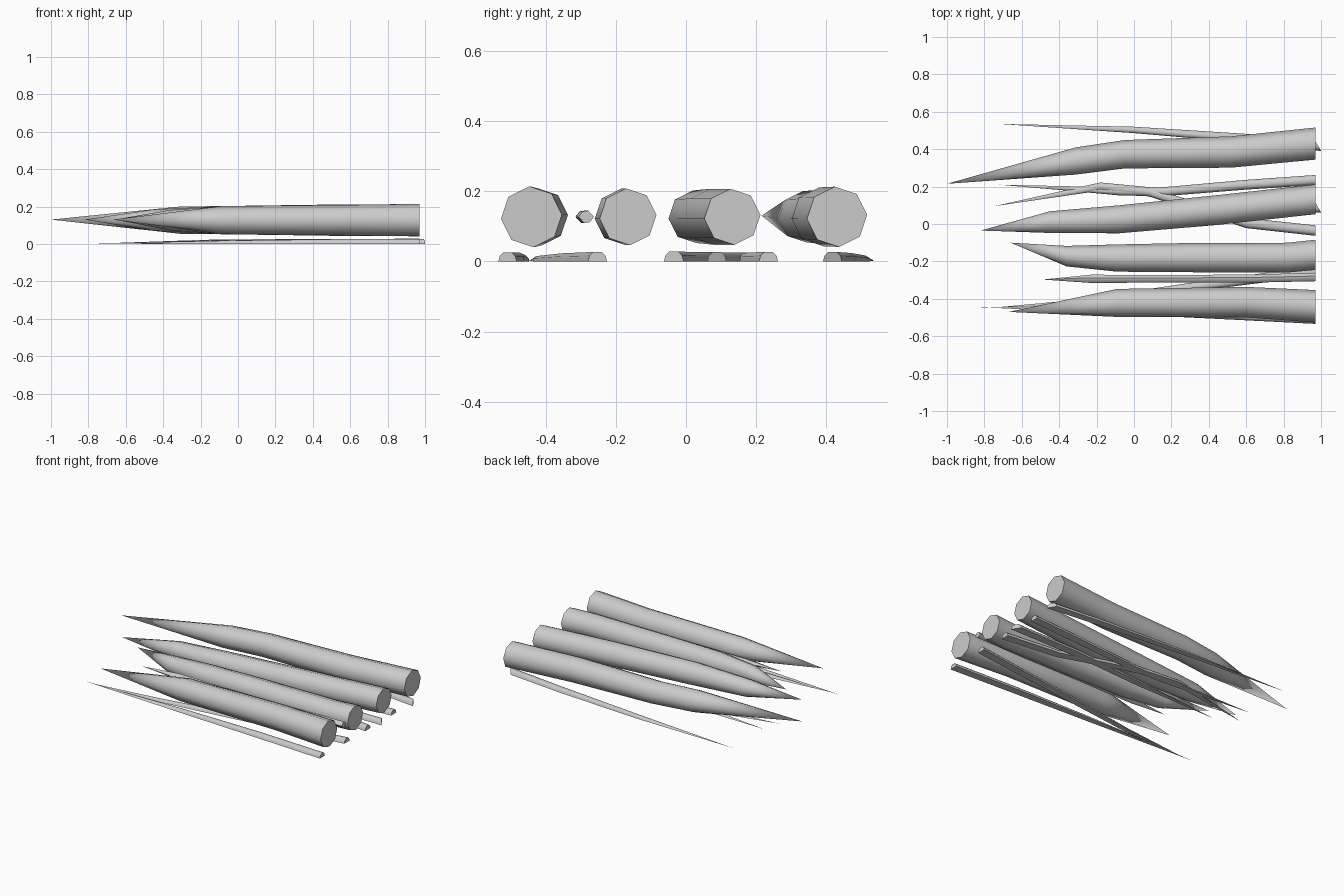
import bpy, bmesh, math


def tapered(name, tip, sections, profile, skew=0.0):
    """Loft a unit (y, z) profile along x from a pointed tip to a flat cap.
    sections: (x, y, z, radius); skew slants the last ring."""
    bm = bmesh.new()
    point = bm.verts.new(tip)
    rings = []
    for i, (x, y, z, r) in enumerate(sections):
        k = skew if i == len(sections) - 1 else 0.0
        rings.append([bm.verts.new((x - k * a * r, y + a * r, z + b * r))
                      for a, b in profile])
    n = len(profile)
    for j in range(n):
        bm.faces.new((point, rings[0][j], rings[0][(j + 1) % n]))
        for p, q in zip(rings, rings[1:]):
            bm.faces.new((p[j], q[j], q[(j + 1) % n], p[(j + 1) % n]))
    bm.faces.new(rings[-1])
    bmesh.ops.recalc_face_normals(bm, faces=bm.faces)
    mesh = bpy.data.meshes.new(name)
    bm.to_mesh(mesh)
    bm.free()
    ob = bpy.data.objects.new(name, mesh)
    bpy.context.collection.objects.link(ob)
    bpy.ops.object.select_all(action='DESELECT')
    ob.select_set(True)
    bpy.context.view_layer.objects.active = ob
    bpy.ops.object.shade_smooth_by_angle(angle=math.radians(50))


def ngon(n, turn=0.0):
    return [(math.cos(turn + math.tau * i / n), math.sin(turn + math.tau * i / n))
            for i in range(n)]


OCT = ngon(8, math.radians(4))
HEX = [(-1, 0), (-0.25, -0.8), (0.45, -0.7), (1, 0), (0.25, 0.8), (-0.45, 0.7)]
HALF = [(-1, 0), (1, 0), (0.85, 0.6), (0.45, 1), (-0.45, 1), (-0.85, 0.6)]
Z = 0.127

# Large round spikes: tip (x, y), then (x, y, radius) stations
spikes = [
    ((-0.67, -0.47), [(-0.09, -0.422, 0.075), (0.60, -0.418, 0.082), (0.97, -0.44, 0.087)]),
    ((-0.66, -0.10), [(-0.36, -0.172, 0.055), (-0.09, -0.182, 0.073),
                      (0.27, -0.18, 0.078), (0.82, -0.18, 0.08), (0.97, -0.165, 0.081)]),
    ((-0.82, -0.035), [(-0.45, 0.01, 0.058), (-0.08, 0.025, 0.075),
                       (0.45, 0.075, 0.08), (0.97, 0.132, 0.08)]),
    ((-1.0, 0.215), [(-0.31, 0.337, 0.073), (-0.05, 0.373, 0.076),
                     (0.52, 0.385, 0.084), (0.97, 0.43, 0.086)]),
]
for i, (tip, path) in enumerate(spikes):
    tapered(f"spike_{i + 1}", (*tip, Z + 0.003),
            [(x, y, Z, r) for x, y, r in path], OCT)

# Thin raised spike between the two front spikes
tapered("thin_spike", (-0.49, -0.297, Z),
        [(-0.23, -0.293, Z, 0.022), (0.20, -0.293, Z, 0.02),
         (0.60, -0.292, Z, 0.022), (0.97, -0.284, Z, 0.022)], HEX)

# Flat-bottomed strands lying on the ground
strands = [
    ((-0.82, -0.445), [(-0.05, -0.465, 0.018), (0.50, -0.485, 0.025), (0.97, -0.508, 0.026)], 0),
    ((-0.73, -0.445), [(-0.30, -0.42, 0.015), (0.25, -0.345, 0.023), (0.97, -0.252, 0.027)], 0),
    ((-0.75, 0.095), [(-0.18, 0.20, 0.022), (0.08, 0.172, 0.025),
                      (0.60, 0.005, 0.027), (0.97, -0.035, 0.028)], 0),
    ((-0.60, 0.02), [(0.0, 0.05, 0.02), (0.50, 0.085, 0.025), (0.985, 0.088, 0.027)], 0.6),
    ((-0.72, 0.21), [(-0.35, 0.19, 0.012), (-0.08, 0.175, 0.022),
                     (0.15, 0.172, 0.024), (0.60, 0.21, 0.026), (0.97, 0.235, 0.027)], 0),
    ((-0.72, 0.535), [(0.0, 0.503, 0.017), (0.60, 0.458, 0.024), (0.985, 0.417, 0.027)], 0.6),
]
for i, (tip, path, skew) in enumerate(strands):
    tapered(f"ground_strand_{i + 1}", (*tip, 0.002),
            [(x, y, 0.0, r) for x, y, r in path], HALF, skew)
